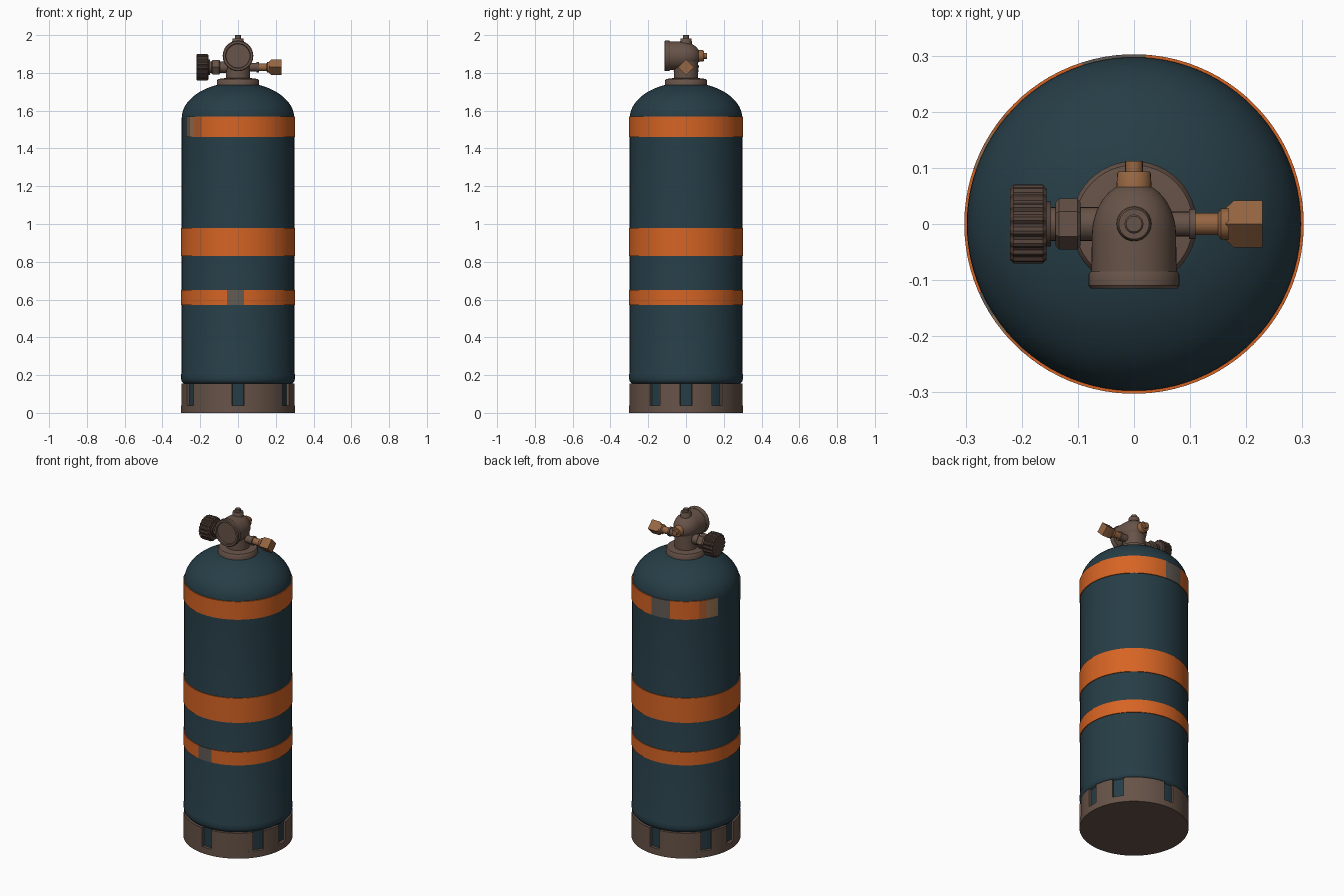
import bpy, bmesh, math

if "Cube" in bpy.data.objects:
    bpy.data.objects.remove(bpy.data.objects["Cube"])

def material(name, rgb):
    m = bpy.data.materials.new(name)
    lin = [((c / 255 + 0.055) / 1.055) ** 2.4 for c in rgb]
    m.diffuse_color = (*lin, 1)
    m.use_nodes = True
    m.node_tree.nodes["Principled BSDF"].inputs["Base Color"].default_value = m.diffuse_color
    return m

TEAL = material("dark teal paint", (38, 61, 70))
ORANGE = material("orange band", (214, 100, 36))
RUST = material("worn orange", (176, 92, 44))
BROWN = material("brown metal", (103, 83, 72))
DARK = material("dark brown grip", (82, 65, 57))
COPPER = material("copper fitting", (150, 102, 66))
GREY = material("grey wear", (98, 90, 84))
TAN = material("tan wear", (150, 112, 80))

def finish(name, bm, mats, angle=35):
    bmesh.ops.remove_doubles(bm, verts=bm.verts, dist=1e-5)
    bmesh.ops.recalc_face_normals(bm, faces=bm.faces)
    me = bpy.data.meshes.new(name)
    bm.to_mesh(me)
    bm.free()
    for m in mats:
        me.materials.append(m)
    ob = bpy.data.objects.new(name, me)
    bpy.context.collection.objects.link(ob)
    bpy.ops.object.select_all(action='DESELECT')
    ob.select_set(True)
    bpy.context.view_layer.objects.active = ob
    bpy.ops.object.shade_smooth_by_angle(angle=math.radians(angle))
    return ob

def lathe(name, profile, mat, axis='z', centre=(0, 0, 0), segs=48, rib=0):
    """Spin (radius, offset) points about an axis; both ends are capped."""
    bm = bmesh.new()
    pts = [(0, profile[0][1])] + list(profile) + [(0, profile[-1][1])]
    shift = 'zxy'.index(axis)
    rings = []
    for r, t in pts:
        ring = []
        for i in range(segs):
            a = 2 * math.pi * i / segs
            rr = max(r - rib * (i // 2 % 2), 0)
            p = (rr * math.cos(a), rr * math.sin(a), t)
            p = [p[(k - 1 - shift + 1) % 3] for k in range(3)] if shift == 0 else \
                ([p[2], p[0], p[1]] if shift == 1 else [p[1], p[2], p[0]])
            ring.append(bm.verts.new([p[k] + centre[k] for k in range(3)]))
        rings.append(ring)
    for a, b in zip(rings, rings[1:]):
        for i in range(segs):
            j = (i + 1) % segs
            bm.faces.new((a[i], a[j], b[j], b[i]))
    bmesh.ops.dissolve_degenerate(bm, edges=bm.edges, dist=1e-6)
    return finish(name, bm, [mat])

def sectors(name, pieces, mats, r0, r1, z0, z1):
    """Curved wall pieces given as (start degree, end degree, material index)."""
    bm = bmesh.new()
    for a0, a1, mi in pieces:
        n = max(2, round((a1 - a0) / 4))
        loops = []
        for i in range(n + 1):
            a = math.radians(a0 + (a1 - a0) * i / n)
            loops.append([bm.verts.new((r * math.cos(a), r * math.sin(a), z))
                          for r, z in ((r0, z0), (r1, z0), (r1, z1), (r0, z1))])
        faces = [bm.faces.new(loops[0]), bm.faces.new(loops[-1])]
        for p, q in zip(loops, loops[1:]):
            for k in range(4):
                m = (k + 1) % 4
                faces.append(bm.faces.new((p[k], p[m], q[m], q[k])))
        for f in faces:
            f.material_index = mi
    me_ob = bmesh.new()
    bm.normal_update()
    me_ob.free()
    return finish(name, bm, mats)

# Tank shell with rounded foot and elliptical dome
shell = [(0.285, 0.03), (0.285, 0.155), (0.292, 0.16), (0.299, 0.168), (0.301, 0.18),
         (0.301, 0.205), (0.298, 0.212), (0.298, 1.56)]
for i in range(1, 15):
    a = math.radians(i * 5)
    shell.append((0.298 * math.cos(a), 1.56 + 0.19 * math.sin(a)))
lathe("tank_shell", shell, TEAL, segs=90)

# Foot ring: solid base plus walls between eight open slots
lathe("boot_base", [(0.302, 0), (0.302, 0.04)], BROWN, segs=90)
slots = [0, 33, 90, 147, 180, 213, 270, 327, 360]
walls = [(a + 6, b - 6, 0) for a, b in zip(slots, slots[1:])]
sectors("boot_walls", walls, [BROWN], 0.287, 0.302, 0.04, 0.155)

# Painted bands, with worn patches
BANDS = [ORANGE, RUST, GREY, TAN]
sectors("middle_band", [(0, 360, 0)], BANDS, 0.296, 0.3025, 0.83, 0.98)
sectors("lower_band", [(-84, 259, 0), (259, 276, 2)], BANDS, 0.296, 0.3025, 0.57, 0.65)
sectors("upper_band", [(-129, 86, 0), (86, 108, 2), (108, 139, 0), (139, 147, 1),
                       (147, 161, 3), (204, 213, 2), (213, 220, 3), (220, 231, 1)],
        BANDS, 0.294, 0.3025, 1.46, 1.57)

# Valve collar and neck
lathe("valve_collar", [(0.112, 1.725), (0.112, 1.758), (0.105, 1.768), (0.07, 1.772)], BROWN)
lathe("valve_neck", [(0.064, 1.76), (0.064, 1.88)], BROWN)

# Bullet-shaped valve body lying along y, with front flange
C = (0, 0, 1.89)
bullet = [(0.076, -0.09), (0.075, -0.02)]
for i in range(1, 10):
    a = math.radians(i * 9)
    bullet.append((0.075 * math.cos(a), -0.02 + 0.095 * math.sin(a)))
lathe("valve_body", bullet, BROWN, 'y', C)
lathe("front_flange", [(0.078, -0.085), (0.081, -0.09), (0.081, -0.11), (0.077, -0.115),
                       (0.066, -0.115), (0.063, -0.107)], BROWN, 'y', C)

# Rear and top plugs
lathe("rear_plug", [(0.032, 0.055), (0.03, 0.09), (0.027, 0.094)], COPPER, 'y', C, 24)
lathe("rear_plug_tip", [(0.016, 0.09), (0.016, 0.112)], COPPER, 'y', C, 16)
lathe("top_plug", [(0.032, 1.94), (0.03, 1.978), (0.027, 1.983)], BROWN, segs=24)
lathe("top_plug_tip", [(0.017, 1.98), (0.017, 1.997), (0.014, 2.0)], BROWN, segs=16)

# Left arm: stem, hex nut and ribbed hand wheel
A = (0, 0, 1.83)
lathe("left_stem", [(0.03, -0.16), (0.03, -0.03)], BROWN, 'x', A, 24)
lathe("left_nut", [(0.038, -0.14), (0.045, -0.134), (0.045, -0.101), (0.038, -0.095)],
      BROWN, 'x', A, 6)
lathe("left_washer", [(0.04, -0.162), (0.04, -0.148)], DARK, 'x', A, 24)
lathe("hand_wheel", [(0.064, -0.221), (0.07, -0.215), (0.07, -0.162), (0.064, -0.156)],
      DARK, 'x', A, 72, 0.005)

# Right arm: pipe, coupling and square outlet nut
lathe("right_pipe", [(0.022, 0.03), (0.022, 0.1)], BROWN, 'x', A, 24)
lathe("right_ring", [(0.027, 0.098), (0.027, 0.11)], BROWN, 'x', A, 24)
lathe("right_coupling", [(0.02, 0.1), (0.02, 0.15), (0.028, 0.155), (0.028, 0.168)],
      COPPER, 'x', A, 24)
lathe("outlet_nut", [(0.028, 0.163), (0.042, 0.178), (0.042, 0.229)], COPPER, 'x', A, 4)
